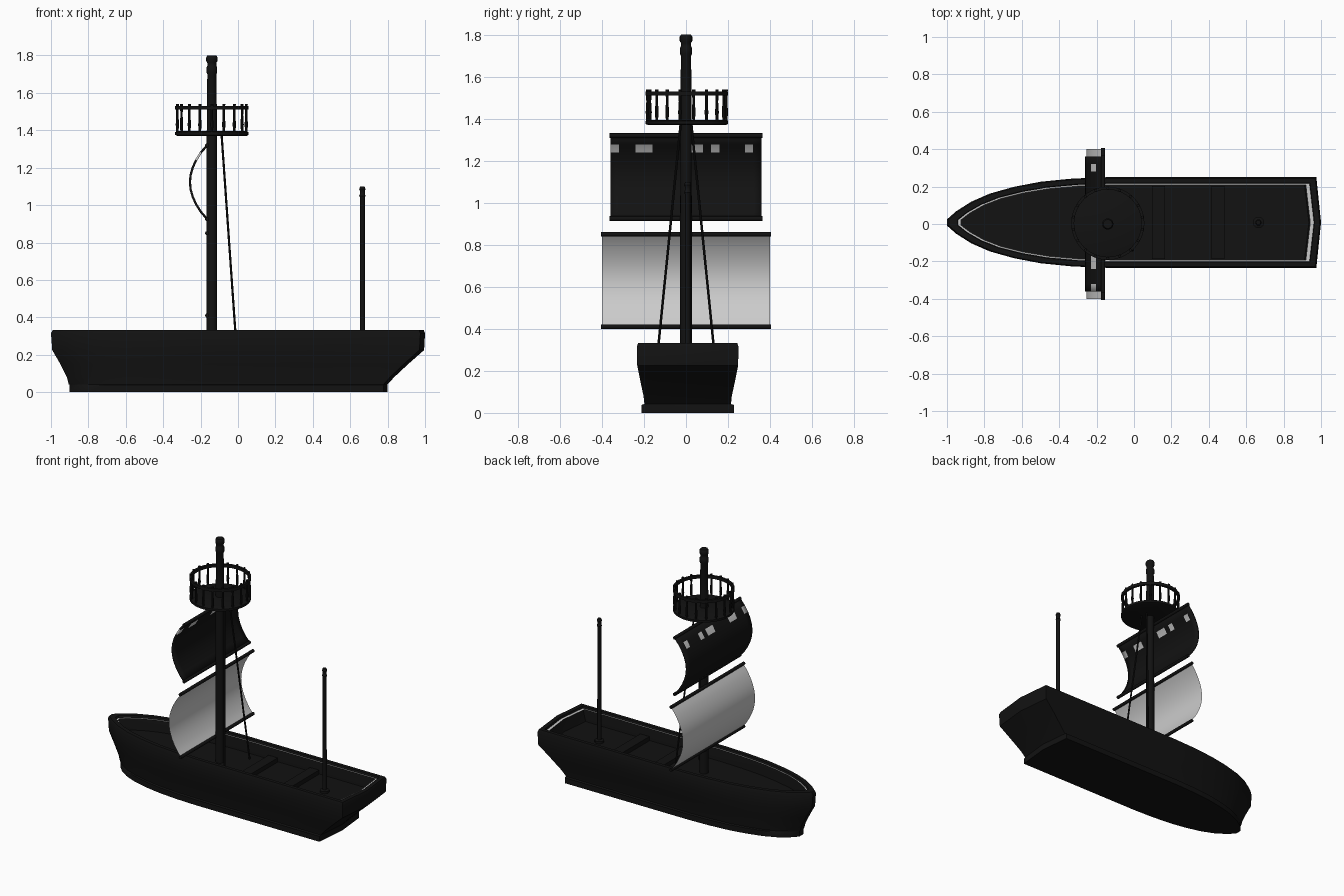
import bpy, bmesh, math
from mathutils import Vector

if "Cube" in bpy.data.objects:
    bpy.data.objects.remove(bpy.data.objects["Cube"])

def material(name, v):
    m = bpy.data.materials.new(name)
    m.diffuse_color = (v, v, v, 1)
    m.use_nodes = True
    m.node_tree.nodes["Principled BSDF"].inputs["Base Color"].default_value = m.diffuse_color
    return m

BLACK = material("black", 0.006)
PALE = material("pale", 0.6)
CY = 0.008          # centre line of hull
MX = -0.14          # main mast position

def finish(name, bm, mats, smooth=True):
    me = bpy.data.meshes.new(name)
    bm.to_mesh(me)
    bm.free()
    ob = bpy.data.objects.new(name, me)
    bpy.context.collection.objects.link(ob)
    for m in mats:
        me.materials.append(m)
    if smooth:
        bpy.ops.object.select_all(action='DESELECT')
        ob.select_set(True)
        bpy.context.view_layer.objects.active = ob
        bpy.ops.object.shade_smooth_by_angle(angle=math.radians(35))
    return ob

def rod(name, a, b, r, n=12, r2=None):
    a, b = Vector(a), Vector(b)
    bm = bmesh.new()
    bmesh.ops.create_cone(bm, cap_ends=True, segments=n, radius1=r,
                          radius2=r if r2 is None else r2, depth=(b - a).length)
    bm.transform((b - a).to_track_quat('Z', 'Y').to_matrix().to_4x4())
    bmesh.ops.translate(bm, verts=bm.verts, vec=(a + b) / 2)
    return finish(name, bm, [BLACK])

def lathe(name, prof, cx, cy, n, closed=False):
    bm = bmesh.new()
    rings = [[bm.verts.new((cx + r * math.cos(2 * math.pi * i / n),
                            cy + r * math.sin(2 * math.pi * i / n), z)) for i in range(n)]
             for r, z in prof]
    pairs = list(zip(rings, rings[1:] + rings[:1] if closed else rings[1:]))
    for p, q in pairs:
        for i in range(n):
            bm.faces.new((p[i], p[(i + 1) % n], q[(i + 1) % n], q[i]))
    if not closed:
        bm.faces.new(rings[0][::-1])
        bm.faces.new(rings[-1])
    bmesh.ops.recalc_face_normals(bm, faces=bm.faces)
    return finish(name, bm, [BLACK])

def box(name, c, s):
    bm = bmesh.new()
    bmesh.ops.create_cube(bm, size=1)
    bmesh.ops.scale(bm, verts=bm.verts, vec=s)
    bmesh.ops.translate(bm, verts=bm.verts, vec=c)
    return finish(name, bm, [BLACK], False)

# Hull: plan outline lofted through levels
half = [(-1, .07), (-.95, .25), (-.87, .46), (-.77, .64), (-.64, .79), (-.5, .9),
        (-.33, .97), (-.15, 1), (.4, 1), (.975, 1)]
plan = half + [(1, 0)] + [(x, -w) for x, w in reversed(half)]

def loop(bm, z, x0, x1, hw, power=1.0):
    return [bm.verts.new((x0 + (x + 1) / 2 * (x1 - x0),
                          CY + hw * math.copysign(abs(w) ** power, w), z)) for x, w in plan]

def skin(bm, loops, start=0, mat=0):
    for p, q in zip(loops, loops[1:]):
        for i in range(len(plan)):
            j = (i + 1) % len(plan)
            bm.faces.new((p[j], p[i], q[i], q[j])).material_index = mat

bm = bmesh.new()
levels = [(0, -.9, .8, .22, .85), (.038, -.9, .8, .22, .85), (.042, -.905, .8, .206, .85),
          (.08, -.915, .835, .21, .85), (.15, -.95, .91, .225, .9), (.225, -.993, .995, .24),
          (.315, -1, 1, .242), (.332, -.99, .993, .236), (.332, -.945, .965, .212),
          (.318, -.94, .962, .208), (.235, -.93, .935, .2)]
loops = [loop(bm, *l) for l in levels]
skin(bm, loops)
bm.faces.new(loops[0])
bm.faces.new(loops[-1][::-1])
bmesh.ops.recalc_face_normals(bm, faces=bm.faces)
finish("hull", bm, [BLACK])

# Pale line inside the gunwale
bm = bmesh.new()
skin(bm, [loop(bm, .318, -.94, .962, .208), loop(bm, .318, -.925, .942, .2)])
bmesh.ops.recalc_face_normals(bm, faces=bm.faces)
finish("inner_trim", bm, [PALE], False)

# Benches
for i, x in enumerate((.13, .45)):
    box(f"bench_{i}", (x, CY, .25), (.07, .39, .03))

# Masts with banded tops
lathe("main_mast", [(.028, .23), (.027, 1.5), (.024, 1.7), (.029, 1.71), (.029, 1.735),
                    (.024, 1.745), (.024, 1.76), (.03, 1.77), (.03, 1.79), (.024, 1.8)], MX, 0, 16)
lathe("aft_mast", [(.03, .23), (.03, .25), (.014, .255), (.013, 1.04), (.017, 1.05), (.013, 1.06),
                   (.013, 1.075), (.017, 1.085), (.012, 1.1)], .665, CY, 12)

# Crow's nest
lathe("nest_floor", [(.185, 1.37), (.196, 1.375), (.196, 1.39), (.185, 1.395)], MX, .004, 32)
lathe("nest_rail", [(.18, 1.51), (.196, 1.51), (.196, 1.53), (.18, 1.53)], MX, .004, 32, True)
for i in range(18):
    a = 2 * math.pi * (i + .5) / 18
    x, y = MX + .187 * math.cos(a), .004 + .187 * math.sin(a)
    lathe(f"nest_baluster_{i}", [(.006, 1.39), (.009, 1.43), (.006, 1.48), (.008, 1.54)], x, y, 8)

# Shrouds
for s in (-1, 1):
    rod(f"shroud_{s}", (-.088, s * .025, 1.38), (-.008, s * .14, .235), .006, 8)

# Sails hung between yards
def sail(name, z0, z1, hw, x0, bulge, n, m, mats, patch=None):
    bm = bmesh.new()
    g = [[bm.verts.new((x0 - bulge * math.sin(math.pi * j / n) ** .85,
                        -hw + 2 * hw * i / m, z0 + (z1 - z0) * j / n))
          for i in range(m + 1)] for j in range(n + 1)]
    for j in range(n):
        for i in range(m):
            f = bm.faces.new((g[j][i], g[j][i + 1], g[j + 1][i + 1], g[j + 1][i]))
            if patch and patch(i, j):
                f.material_index = 1
    return finish(name, bm, mats)

sail("lower_sail", .415, .845, .4, -.165, .09, 16, 4, [])
upper = sail("upper_sail", .925, 1.32, .36, -.165, .092, 10, 18, [BLACK, PALE],
             lambda i, j: (j == 8 and i % 6 in (0, 3, 4) and i % 3 != 2) and i % 9 != 6)
mod = upper.modifiers.new("thickness", 'SOLIDIFY')
mod.thickness = .012
mod.offset = 0
for name, hw, zs in (("lower", .405, (.41, .85)), ("upper", .365, (.925, 1.32))):
    for z in zs:
        rod(f"{name}_yard_{z}", (-.165, -hw, z), (-.165, hw, z), .011)
